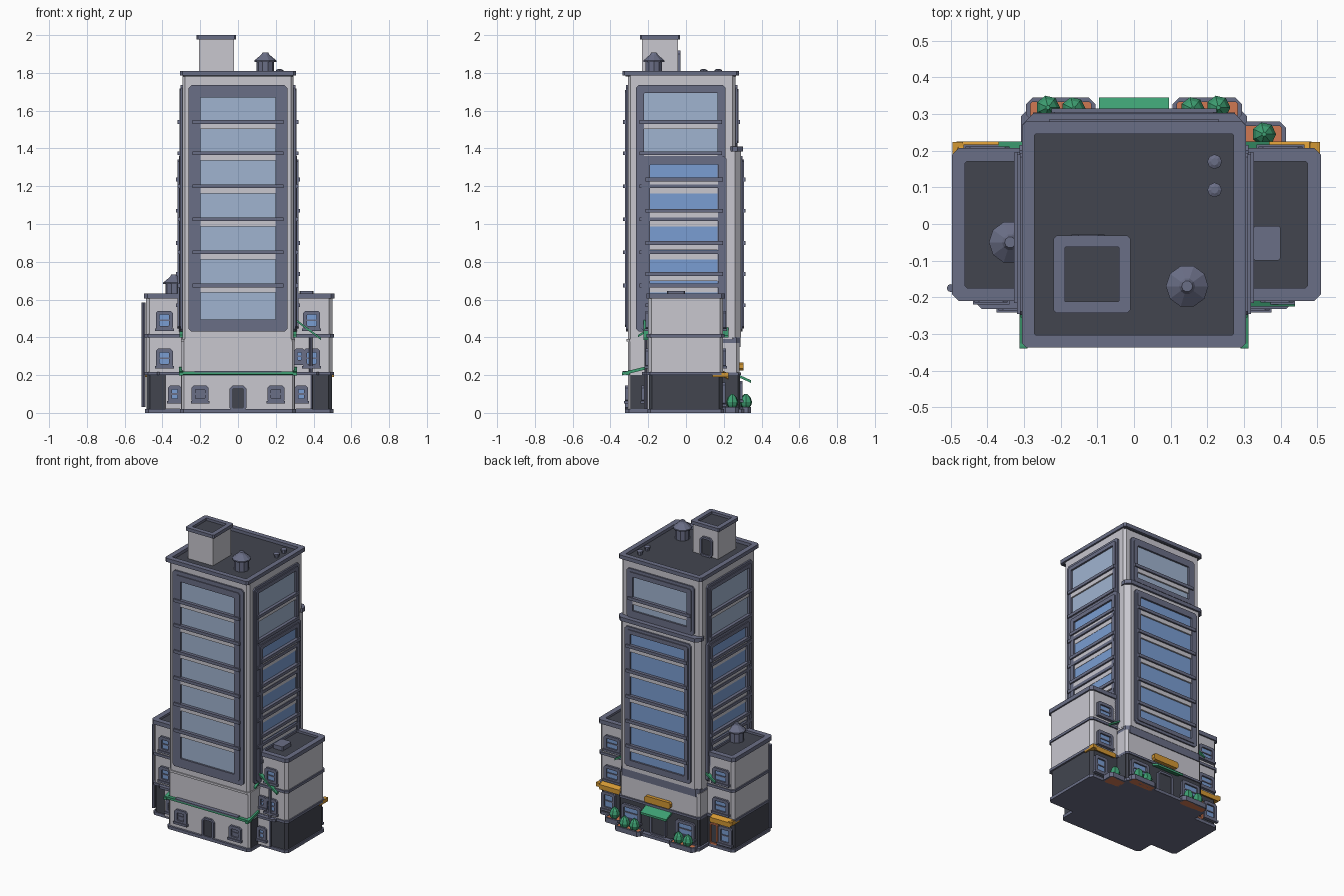
import bpy, bmesh, math

if "Cube" in bpy.data.objects:
    bpy.data.objects.remove(bpy.data.objects["Cube"])

def colour(name, r, g, b):
    m = bpy.data.materials.new(name)
    lin = [((c / 255 + 0.055) / 1.055) ** 2.4 for c in (r, g, b)]
    m.diffuse_color = (*lin, 1)
    m.use_nodes = True
    m.node_tree.nodes["Principled BSDF"].inputs["Base Color"].default_value = m.diffuse_color
    return m

WALL = colour("pale_wall", 200, 199, 207)
TRIM = colour("slate_trim", 106, 110, 134)
DARK = colour("charcoal", 66, 69, 79)
GLASS = colour("pale_glass", 160, 180, 208)
BLUE = colour("blue_glass", 122, 157, 210)
GREEN = colour("green", 62, 160, 115)
CLAY = colour("clay_orange", 208, 120, 82)
GOLD = colour("amber", 212, 152, 52)

# side -> position from (u along face, v up the face, d outward coordinate)
MAP = {"front": lambda u, v, d: (u, -d, v), "back": lambda u, v, d: (u, d, v),
       "right": lambda u, v, d: (d, u, v), "left": lambda u, v, d: (-d, u, v),
       "top": lambda u, v, d: (u, v, d)}

def finish(name, bm, mat):
    bmesh.ops.recalc_face_normals(bm, faces=bm.faces)
    me = bpy.data.meshes.new(name)
    bm.to_mesh(me)
    bm.free()
    me.materials.append(mat)
    ob = bpy.data.objects.new(name, me)
    bpy.context.collection.objects.link(ob)
    return ob

def outline(u0, u1, v0, v1, c):
    if c <= 0:
        return [(u0, v0), (u1, v0), (u1, v1), (u0, v1)]
    return [(u0 + c, v0), (u1 - c, v0), (u1, v0 + c), (u1, v1 - c),
            (u1 - c, v1), (u0 + c, v1), (u0, v1 - c), (u0, v0 + c)]

def slab(name, side, u0, u1, v0, v1, d0, d1, mat, ch=0, border=0, su=0, sd=0):
    """Prism on a face; chamfered corners, optional hole (border) and slopes."""
    bm = bmesh.new()
    def loop(pts, d):
        return [bm.verts.new(MAP[side](u, v + su * (u - u0) + sd * (d - d0), d)) for u, v in pts]
    def bridge(a, b):
        for i in range(len(a)):
            j = (i + 1) % len(a)
            bm.faces.new((a[i], a[j], b[j], b[i]))
    pts = outline(u0, u1, v0, v1, ch)
    o0, o1 = loop(pts, d0), loop(pts, d1)
    bridge(o0, o1)
    if border:
        inner = outline(u0 + border, u1 - border, v0 + border, v1 - border, ch * 0.3)
        i0, i1 = loop(inner, d0), loop(inner, d1)
        bridge(i0, i1), bridge(o0, i0), bridge(o1, i1)
    else:
        bm.faces.new(o0), bm.faces.new(o1)
    return finish(name, bm, mat)

def lathe(name, x, y, prof, mat, n=8):
    bm = bmesh.new()
    rings = [[bm.verts.new((x + r * math.cos(2 * math.pi * k / n), y + r * math.sin(2 * math.pi * k / n), z))
              for k in range(n)] for r, z in prof]
    for a, b in zip(rings, rings[1:]):
        for k in range(n):
            bm.faces.new((a[k], a[(k + 1) % n], b[(k + 1) % n], b[k]))
    bm.faces.new(rings[0]), bm.faces.new(rings[-1])
    return finish(name, bm, mat)

def curtain(name, side, u0, u1, v0, v1, d, border, bars, glass, out=0.0):
    """Tall glazed bay: stepped frame, glass, ledges with pale sills beneath."""
    slab(name + "_outer_frame", side, u0, u1, v0, v1, d, d + 0.010 + out, TRIM, 0.015, border * 0.5)
    b = border * 0.4
    slab(name + "_inner_frame", side, u0 + b, u1 - b, v0 + b, v1 - b, d, d + 0.016 + out, TRIM, 0.01, border * 0.6)
    slab(name + "_glass", side, u0 + b, u1 - b, v0 + b, v1 - b, d, d + 0.004 + out, glass)
    for z in bars:
        slab(name + "_ledge", side, u0 + 0.02, u1 - 0.02, z - 0.01, z + 0.01, d, d + 0.025 + out, TRIM)
        slab(name + "_sill", side, u0 + border, u1 - border, z - 0.038, z - 0.01, d, d + 0.014 + out, WALL)

def window(name, side, u, z, d, w=0.09, h=0.1, glass=BLUE):
    slab(name + "_frame", side, u - w/2, u + w/2, z - h/2, z + h/2, d, d + 0.014, TRIM, 0.012, 0.02)
    slab(name + "_glass", side, u - w/2 + .01, u + w/2 - .01, z - h/2 + .01, z + h/2 - .01, d, d + 0.004, glass)
    slab(name + "_bar", side, u - w/2 + .01, u + w/2 - .01, z - 0.004, z + 0.004, d, d + 0.009, TRIM)
    slab(name + "_sill", side, u - w/2 - .005, u + w/2 + .005, z - h/2 - .006, z - h/2 + .008, d, d + 0.02, TRIM)

def door(name, side, u, z, d, w, h):
    slab(name + "_frame", side, u - w/2, u + w/2, z, z + h, d, d + 0.014, TRIM, 0.018, 0.014)
    slab(name + "_leaf", side, u - w/2 + .008, u + w/2 - .008, z, z + h - .01, d, d + 0.007, DARK)

def tank(name, x, y, z):
    lathe(name, x, y, [(.046, z), (.046, z + .07), (.058, z + .07), (.058, z + .078),
                       (.022, z + .108), (.015, z + .12)], TRIM, 10)

# Tower: base, ground floor, shaft, rear bay
slab("tower_plinth", "top", -.308, .308, -.322, .315, 0, .02, TRIM, .02)
slab("tower_front_base", "top", -.298, .3, -.308, .1, .02, .39, WALL, .012)
slab("rear_shop_floor", "top", -.295, .295, .05, .285, .02, .2, DARK, .012)
slab("rear_upper_base", "top", -.295, .295, .05, .282, .2, .37, WALL, .015)
slab("rear_shop_band", "top", -.3, .3, .05, .292, .2, .215, TRIM, .015)
slab("rear_corbel", "top", -.292, .292, .05, .288, .35, .4, TRIM, .02)
slab("tower_lower_band", "top", -.302, .302, -.315, .2, .378, .392, WALL, .015)
slab("tower_shaft", "top", -.295, .295, -.308, .262, .39, 1.788, WALL, .015)
slab("rear_bay", "top", -.296, .296, -.2, .29, .4, 1.39, WALL, .03)
slab("rear_bay_cornice", "top", -.304, .304, .215, .303, 1.385, 1.41, TRIM, .03)
slab("tower_parapet", "top", -.306, .306, -.337, .28, 1.785, 1.81, TRIM, .012, .034)
slab("tower_roof", "top", -.29, .29, -.32, .265, 1.78, 1.79, DARK)

# Glazed bays
A = [1.54, 1.375, 1.2, 1.025, .85, .675]
B = [1.235, 1.07, .9, .735, .57]
curtain("front_bay", "front", -.262, .262, .43, 1.735, .308, .064, A, GLASS)
curtain("back_top_bay", "back", -.25, .25, 1.41, 1.735, .262, .05, A[:1], GLASS)
curtain("back_low_bay", "back", -.245, .245, .43, 1.36, .29, .045, B, BLUE)
for s in ("left", "right"):
    curtain(s + "_top_bay", s, -.265, .21, .43, 1.735, .295, .042, A, GLASS)
    curtain(s + "_low_bay", s, -.235, .215, .43, 1.36, .295, .045, B, BLUE, .008)

# Side wings
for s, xi, xo, side in ((-1, -.28, -.487, "left"), (1, .28, .5, "right")):
    n = side + "_wing_"
    def wing(part, z0, z1, g, mat, border=0):
        a, b = sorted((xi, xo + s * g))
        slab(n + part, "top", a, b, -.2 - g, .197 + g, z0, z1, mat, .018, border)
    wing("plinth", 0, .02, .005, TRIM)
    wing("ground_floor", .02, .2, -.003, DARK)
    wing("floor_band_low", .2, .217, .008, TRIM)
    wing("first_floor", .217, .4, 0, WALL)
    wing("floor_band_high", .4, .417, .008, TRIM)
    wing("second_floor", .417, .612, 0, WALL)
    wing("roof", .612, .618, -.004, DARK)
    wing("parapet", .605, .632, .01, TRIM, .036)
    # windows, shop glazing, awning and front porch
    for z in (.49, .29):
        window(n + "front_window", "front", s * .39, z, .2)
        window(n + "back_window", "back", s * .4, z, .197, .12)
    window(n + "shop_window", "back", s * .43, .1, .194, .1, .12)
    slab(n + "awning", "back", *sorted((s * .33, s * .485)), .19, .222, .197, .225, GOLD, .006, sd=-.5)
    slab(n + "awning_end", side, .14, .224, .19, .215, abs(xo) - .02, abs(xo) + .008, GOLD)
    a, b = sorted((s * .29, s * .385))
    slab(n + "porch", "top", a, b, -.222, -.19, .02, .2, WALL)
    slab(n + "porch_roof", "top", *sorted((s * .29, s * .43)), -.232, -.19, .2, .216, TRIM, .015)
    window(n + "porch_window", "front", s * .335, .1, .222, .07, .09)
    # tower side is dark beside the porch
    slab(n + "dark_return", side, -.295, -.21, .02, .2, .29, .302, DARK)
    slab(n + "rear_return", side, .2, .275, .03, .2, .29, .299, DARK)
    # green bunting
    slab(n + "front_bunting", "front", .3, .44, .49, .502, .2, .225, GREEN, su=-.75) if s > 0 else None
    slab(n + "back_bunting", "back", *sorted((s * .3, s * .37)), .44, .452, .197, .225, GREEN, su=-s * .6)
    slab(n + "tower_bunting", side, -.255, -.2, .4, .412, .29, .31, GREEN, su=.6)
    slab(n + "side_bunting", side, -.34, -.22, .198, .214, .29, .312, GREEN, su=.25)
window("right_small_window", "front", .325, .3, .2, .06, .08)
slab("left_shop_door_trim", "back", -.375, -.315, .02, .16, .19, .204, CLAY, .01, .01)

# Drain pipes, roof equipment
lathe("left_drain_pipe", -.5, -.175, [(.011, .03), (.011, .585)], TRIM)
lathe("right_front_pipe", .385, -.212, [(.009, .02), (.009, .4)], TRIM)
tank("roof_tank", .145, -.17, 1.788)
tank("left_wing_tank", -.338, -.05, .612)
slab("right_wing_vent", "top", .325, .4, -.1, -.005, .61, .645, TRIM, .006)
for y in (.17, .093):
    lathe("roof_vent_pipe", .22, y, [(.014, 1.78), (.014, 1.805), (.02, 1.805), (.02, 1.815), (.01, 1.82)], TRIM)

# Stair house on the roof
slab("stair_house", "top", -.207, -.022, -.232, -.043, 1.78, 1.98, WALL)
slab("stair_house_roof", "top", -.2, -.03, -.225, -.05, 1.97, 1.984, DARK)
slab("stair_house_parapet", "top", -.22, -.01, -.243, -.032, 1.978, 2.0, TRIM, .008, .031)
door("stair_house_door", "back", -.125, 1.788, -.043, .09, .13)

# Front ground floor
door("front_door", "front", 0, .01, .308, .09, .135)
for x in (-.2, .2):
    window("front_ground_window", "front", x, .1, .308, .09, .09, TRIM)
slab("front_green_strip", "front", -.312, .312, .2, .215, .3, .335, GREEN, sd=.1)
slab("front_strip_cover", "front", -.23, .23, .214, .222, .3, .336, TRIM)

# Rear shop front
door("rear_door", "back", 0, .015, .285, .12, .15)
slab("rear_awning", "back", -.095, .095, .19, .204, .275, .345, GREEN, sd=-.45)
slab("rear_sign", "back", -.095, .095, .225, .268, .28, .305, GOLD, .01)
for s in (-1, 1):
    window("rear_shop_window", "back", s * .2, .115, .285, .14, .11)

# Planters with bushes
def planter(x0, x1, y0, y1):
    slab("planter_rim", "top", x0, x1, y0, y1, 0, .032, TRIM, .018, .012)
    slab("planter_soil", "top", x0 + .006, x1 - .006, y0 + .006, y1 - .006, 0, .026, CLAY, .012)
planter(-.295, -.105, .28, .345)
planter(.105, .295, .28, .345)
planter(.29, .415, .19, .28)
for x, y in ((-.235, .318), (-.165, .314), (.23, .318), (.16, .314), (.355, .245)):
    lathe("bush", x, y, [(.012, .02), (.027, .038), (.033, .058), (.024, .082), (.006, .1)], GREEN, 7)
